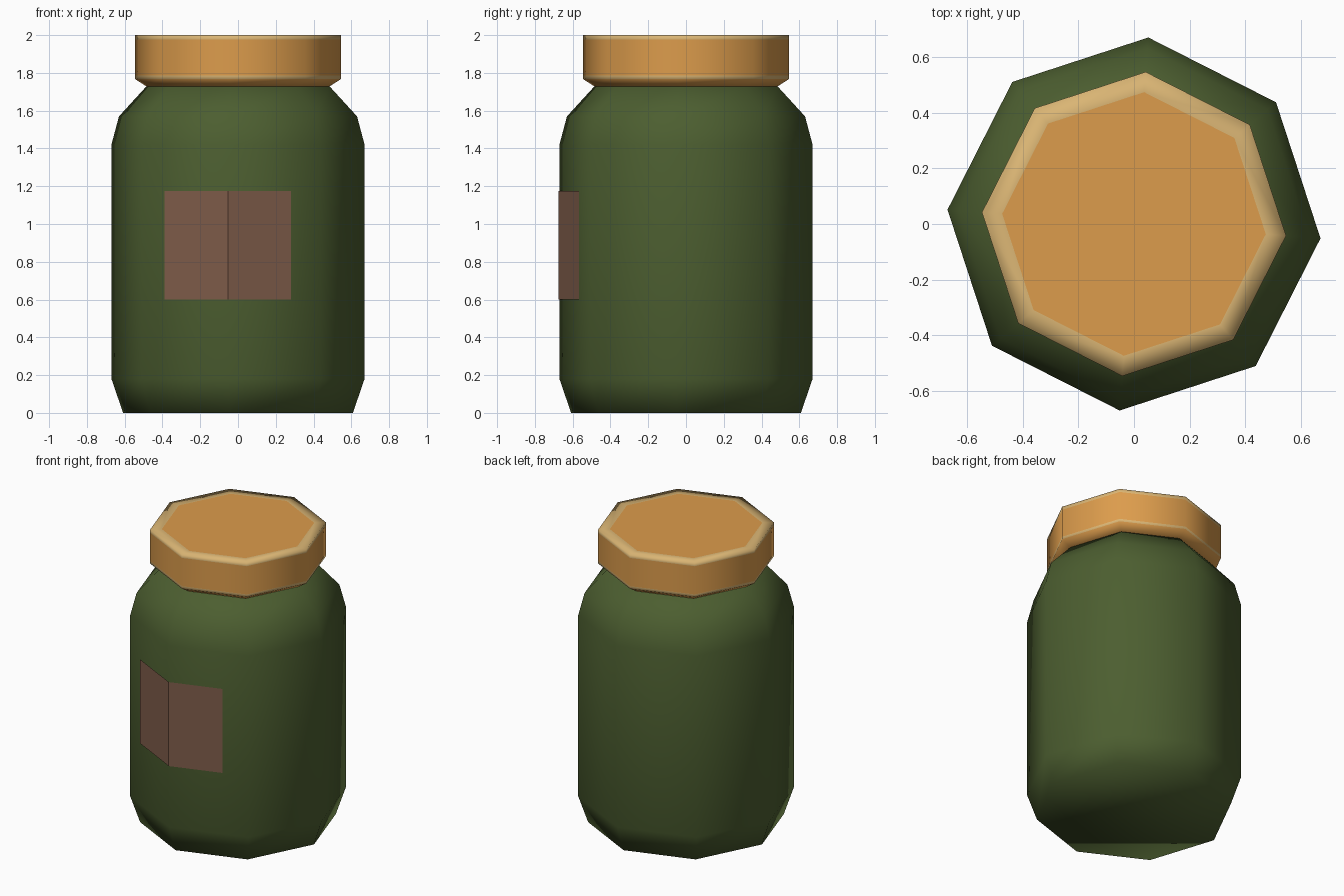
import bpy, bmesh, math

if "Cube" in bpy.data.objects:
    bpy.data.objects.remove(bpy.data.objects["Cube"])

SIDES = 8
TURN = math.radians(-4.4)          # the jar is turned slightly on its axis


def material(name, rgb):
    m = bpy.data.materials.new(name)
    lin = [((c / 255 + 0.055) / 1.055) ** 2.4 for c in rgb]
    m.diffuse_color = (*lin, 1)
    m.use_nodes = True
    m.node_tree.nodes["Principled BSDF"].inputs["Base Color"].default_value = m.diffuse_color
    return m


green = material("green glass", (76, 94, 48))
orange = material("orange lid", (220, 156, 76))
tan = material("worn tan edge", (218, 181, 116))
paper = material("brown label", (127, 92, 74))


def corner(r, i):
    a = TURN + 2 * math.pi * i / SIDES
    return r * math.cos(a), r * math.sin(a)


def lathe(name, profile, mats, bands, smooth=True):
    """Eight-sided turned shape; bands gives the material slot of each ring."""
    bm = bmesh.new()
    rings = [[bm.verts.new((*corner(r, i), z)) for i in range(SIDES)]
             for r, z in profile]
    for k, (lo, hi) in enumerate(zip(rings, rings[1:])):
        for i in range(SIDES):
            j = (i + 1) % SIDES
            f = bm.faces.new((lo[i], lo[j], hi[j], hi[i]))
            f.material_index = bands[k]
    bm.faces.new(rings[0][::-1])
    bm.faces.new(rings[-1])
    for f in bm.faces:
        f.smooth = smooth
    return finish(name, bm, mats)


def finish(name, bm, mats):
    mesh = bpy.data.meshes.new(name)
    bm.to_mesh(mesh)
    bm.free()
    for m in mats:
        mesh.materials.append(m)
    ob = bpy.data.objects.new(name, mesh)
    bpy.context.collection.objects.link(ob)
    return ob


# Jar body: chamfered foot, straight wall, sloping shoulder
lathe("jar_body",
      [(0.61, 0), (0.672, 0.18), (0.672, 1.42), (0.632, 1.57), (0.485, 1.73)],
      [green], [0] * 4)

# Lid: flared underside, straight wall with worn edges, flat top with tan rim
lathe("lid",
      [(0.485, 1.728), (0.548, 1.768), (0.548, 1.785), (0.548, 1.978),
       (0.548, 2.0), (0.475, 2.0), (0.34, 2.0)],
      [orange, tan], [0, 1, 0, 1, 1, 0])

# Label: thin paper folded around the front corner of the jar
left, fold, right = (corner(0.677, i) for i in (5, 6, 7))


def along(a, b, x):
    t = (x - a[0]) / (b[0] - a[0])
    return x, a[1] + t * (b[1] - a[1])


bm = bmesh.new()
path = [along(fold, left, -0.39), fold, along(fold, right, 0.28)]
cols = [[bm.verts.new((x, y, z)) for z in (0.6, 1.175)] for x, y in path]
for a, b in zip(cols, cols[1:]):
    bm.faces.new((a[0], b[0], b[1], a[1]))
finish("label", bm, [paper])
